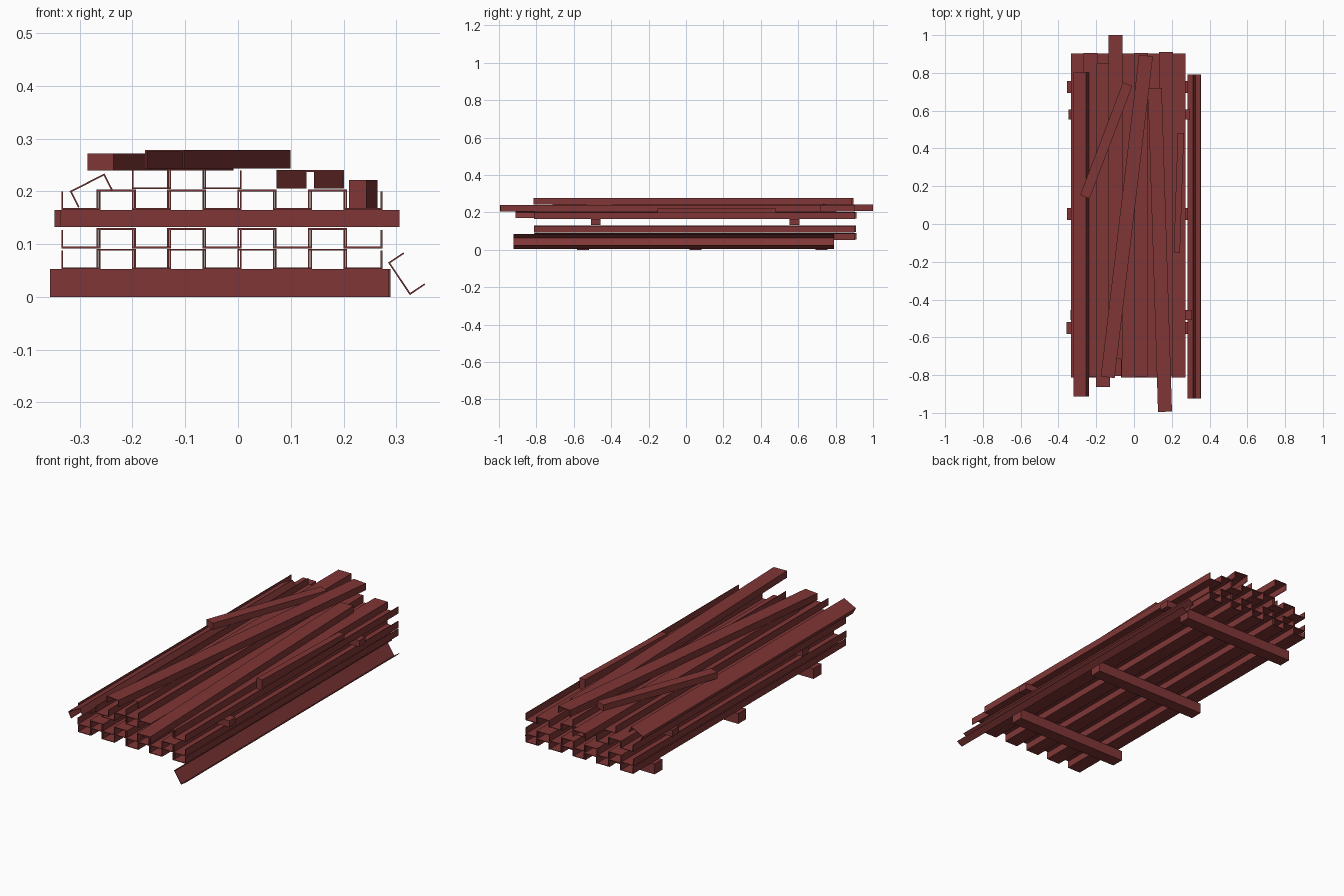
import bpy, bmesh, math
from mathutils import Matrix, Vector

if "Cube" in bpy.data.objects:
    bpy.data.objects.remove(bpy.data.objects["Cube"])

W, H, T, L = 0.074, 0.035, 0.003, 1.715   # channel width, height, wall, length

mat = bpy.data.materials.new("red_oxide_paint")
mat.diffuse_color = (0.216, 0.037, 0.037, 1)
mat.use_nodes = True
mat.node_tree.nodes["Principled BSDF"].inputs["Base Color"].default_value = mat.diffuse_color


def finish(name, bm, matrix):
    bmesh.ops.recalc_face_normals(bm, faces=bm.faces)
    me = bpy.data.meshes.new(name)
    bm.to_mesh(me)
    bm.free()
    me.materials.append(mat)
    ob = bpy.data.objects.new(name, me)
    ob.matrix_world = matrix
    bpy.context.collection.objects.link(ob)
    return ob


def channel(name, x, y, z, yaw=0.0, roll=0.0, flip=False):
    """U-shaped channel along y; origin at the middle of its web's outer face."""
    h = W / 2
    pts = [(-h, 0), (h, 0), (h, H), (h - T, H), (h - T, T),
           (-h + T, T), (-h + T, H), (-h, H)]
    s = -1 if flip else 1
    bm = bmesh.new()
    face = bm.faces.new([bm.verts.new((px, -L / 2, s * pz)) for px, pz in pts])
    ext = bmesh.ops.extrude_face_region(bm, geom=[face])
    bmesh.ops.translate(bm, vec=(0, L, 0),
                        verts=[v for v in ext["geom"] if isinstance(v, bmesh.types.BMVert)])
    return finish(name, bm, Matrix.Translation((x, y, z))
                  @ Matrix.Rotation(yaw, 4, 'Z') @ Matrix.Rotation(roll, 4, 'Y'))


def block(name, center, size, yaw=0.0):
    bm = bmesh.new()
    bmesh.ops.create_cube(bm, size=1)
    bmesh.ops.scale(bm, vec=size, verts=bm.verts)
    return finish(name, bm, Matrix.Translation(center) @ Matrix.Rotation(yaw, 4, 'Z'))


def yaw_of(a, b):
    d = Vector(b) - Vector(a)
    return -math.atan2(d.x, d.y)


# Full layers: upright channels with inverted ones nested between them
STEP, X0 = 0.1335, -0.2975
for n, (z, dy) in enumerate([(0.053, 0.0), (0.092, -0.002), (0.165, 0.0)]):
    for k in range(5):
        channel(f"upright_channel_{n}_{k}", X0 + STEP * k,
                0.046 + dy, z)
    for k in range(4):
        channel(f"inverted_channel_{n}_{k}", X0 + STEP * (k + 0.5),
                0.048 + dy + 0.006 * (k % 2), z + T + H, flip=True)

# Partial top layer
channel("top_upright_channel_left", X0 + STEP, -0.005, 0.204)
channel("top_upright_channel_right", X0 + 2 * STEP, 0.046, 0.204)
channel("top_inverted_channel", X0 + 1.5 * STEP, 0.143, 0.242, flip=True)

# Loose channels lying askew on the stack
channel("skewed_channel_right", 0.137, -0.137, 0.240,
        yaw=yaw_of((0.164, -0.99), (0.110, 0.72)), flip=True)
channel("skewed_channel_top", -0.038, 0.040, 0.278,
        yaw=yaw_of((-0.139, -0.81), (0.063, 0.89)), flip=True)

# Tipped channels: one on the left edge, one leaning on the right side
channel("tipped_channel_left", -0.286, -0.055, 0.217,
        roll=-math.atan2(0.033, 0.065), flip=True)
channel("leaning_channel_right", 0.305, -0.065, 0.034,
        roll=math.atan2(0.061, 0.041))

# Support battens under the stack and between the layers
for i, (x, y) in enumerate([(-0.035, -0.55), (-0.032, 0.052), (-0.032, 0.725)]):
    block(f"base_batten_{i}", (x, y, 0.0265), (0.643, 0.064, 0.053))
for i, (x, y) in enumerate([(-0.015, -0.482), (-0.026, 0.58)]):
    block(f"spacer_batten_{i}", (x, y, 0.1485), (0.643, 0.051, 0.033))

# Loose short blocks on top
block("loose_block_left", (-0.147, 0.442, 0.2555), (0.053, 0.638, 0.033),
      yaw=yaw_of((-0.261, 0.143), (-0.035, 0.738)))
block("loose_block_right", (0.2375, 0.165, 0.1945), (0.033, 0.634, 0.053),
      yaw=yaw_of((0.227, -0.15), (0.248, 0.48)))
